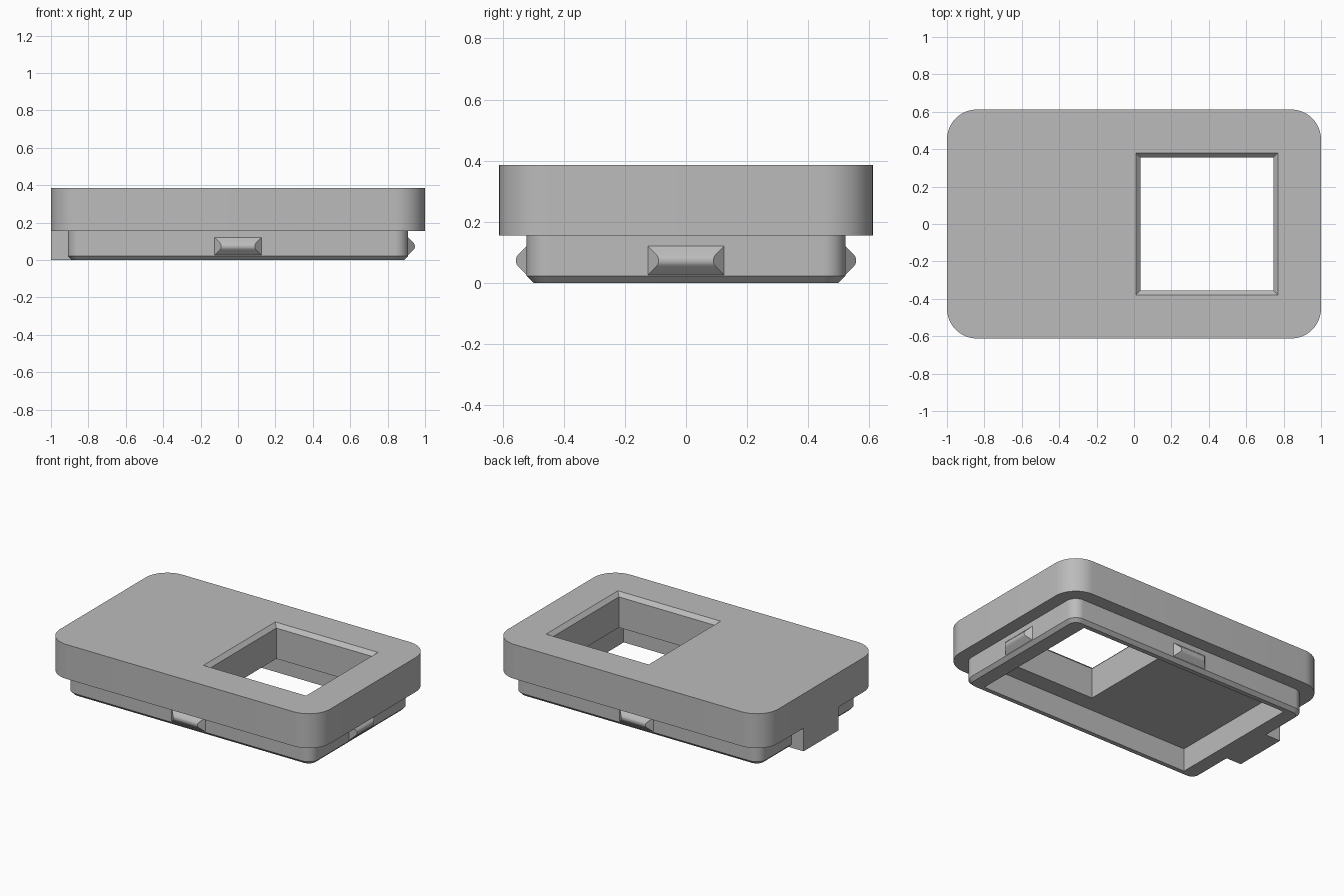
import bpy, bmesh, math
from mathutils import Matrix

default = bpy.data.objects.get("Cube")
if default:
    bpy.data.objects.remove(default, do_unlink=True)

grey = bpy.data.materials.new("plain grey")
grey.use_nodes = True
grey.diffuse_color = (0.5, 0.5, 0.5, 1)
grey.node_tree.nodes["Principled BSDF"].inputs["Base Color"].default_value = (0.5, 0.5, 0.5, 1)


def rect(hx, hy, z, r=0.0, steps=12):
    """Rectangle outline at height z, with rounded corners if r is given."""
    if not r:
        return [(hx, hy, z), (-hx, hy, z), (-hx, -hy, z), (hx, -hy, z)]
    pts = []
    for q, (sx, sy) in enumerate([(1, 1), (-1, 1), (-1, -1), (1, -1)]):
        for i in range(steps + 1):
            a = math.pi / 2 * (q + i / steps)
            pts.append((sx * (hx - r) + r * math.cos(a), sy * (hy - r) + r * math.sin(a), z))
    return pts


def loft(name, rings, matrix=Matrix()):
    """Closed solid skinned through outlines with equal point counts."""
    bm = bmesh.new()
    loops = [[bm.verts.new(p) for p in ring] for ring in rings]
    n = len(loops[0])
    for low, high in zip(loops, loops[1:]):
        for i in range(n):
            j = (i + 1) % n
            bm.faces.new((low[i], low[j], high[j], high[i]))
    bm.faces.new(loops[0][::-1])
    bm.faces.new(loops[-1])
    bm.transform(matrix)
    bmesh.ops.recalc_face_normals(bm, faces=bm.faces)
    mesh = bpy.data.meshes.new(name)
    bm.to_mesh(mesh)
    bm.free()
    mesh.materials.append(grey)
    ob = bpy.data.objects.new(name, mesh)
    bpy.context.collection.objects.link(ob)
    return ob


def activate(ob):
    bpy.ops.object.select_all(action="DESELECT")
    ob.select_set(True)
    bpy.context.view_layer.objects.active = ob


def cut(ob, cutter):
    mod = ob.modifiers.new("cut", "BOOLEAN")
    mod.operation = "DIFFERENCE"
    mod.solver = "EXACT"
    mod.object = cutter
    activate(ob)
    bpy.ops.object.modifier_apply(modifier=mod.name)
    bpy.data.objects.remove(cutter, do_unlink=True)


def smooth(ob):
    activate(ob)
    bpy.ops.object.shade_smooth_by_angle(angle=math.radians(30))


SEAM, TOP = 0.155, 0.385

# Thick rounded cover with a chamfered square window
cover = loft("cover", [rect(1, 0.612, z, 0.16) for z in (SEAM, TOP)])
window = loft("window_cutter",
              [rect(h, h, z) for h, z in ((0.355, 0.1), (0.355, 0.36), (0.415, 0.42))],
              Matrix.Translation((0.39, 0, 0)))
cut(cover, window)
smooth(cover)

# Inset rim below the cover, chamfered at the bottom and open inside
rim = loft("rim", [rect(0.888, 0.5, 0, 0.05), rect(0.91, 0.522, 0.022, 0.072),
                   rect(0.91, 0.522, SEAM, 0.072)])
cut(rim, loft("cavity_cutter", [rect(0.79, 0.47, z) for z in (-0.1, 0.3)]))
smooth(rim)

# Solid end block under the overhang
loft("end_block", [rect(0.065, 0.185, z) for z in (0, SEAM)],
     Matrix.Translation((-0.935, 0, 0)))

# Tapered snap clips with rounded ridges on three sides
ridge = [(0.125, 0.047, 0), (0.097, 0.019, 0.028), (0.092, 0.012, 0.033), (0.09, 0.005, 0.035)]
for name, turn, reach in (("front_clip", 0, 0.522), ("left_clip", 90, 0.91), ("back_clip", 180, 0.522)):
    place = (Matrix.Rotation(math.radians(turn), 4, "Z")
             @ Matrix.Translation((0, -reach, 0.073))
             @ Matrix.Rotation(math.radians(90), 4, "X"))
    smooth(loft(name, [rect(*step) for step in ridge], place))
